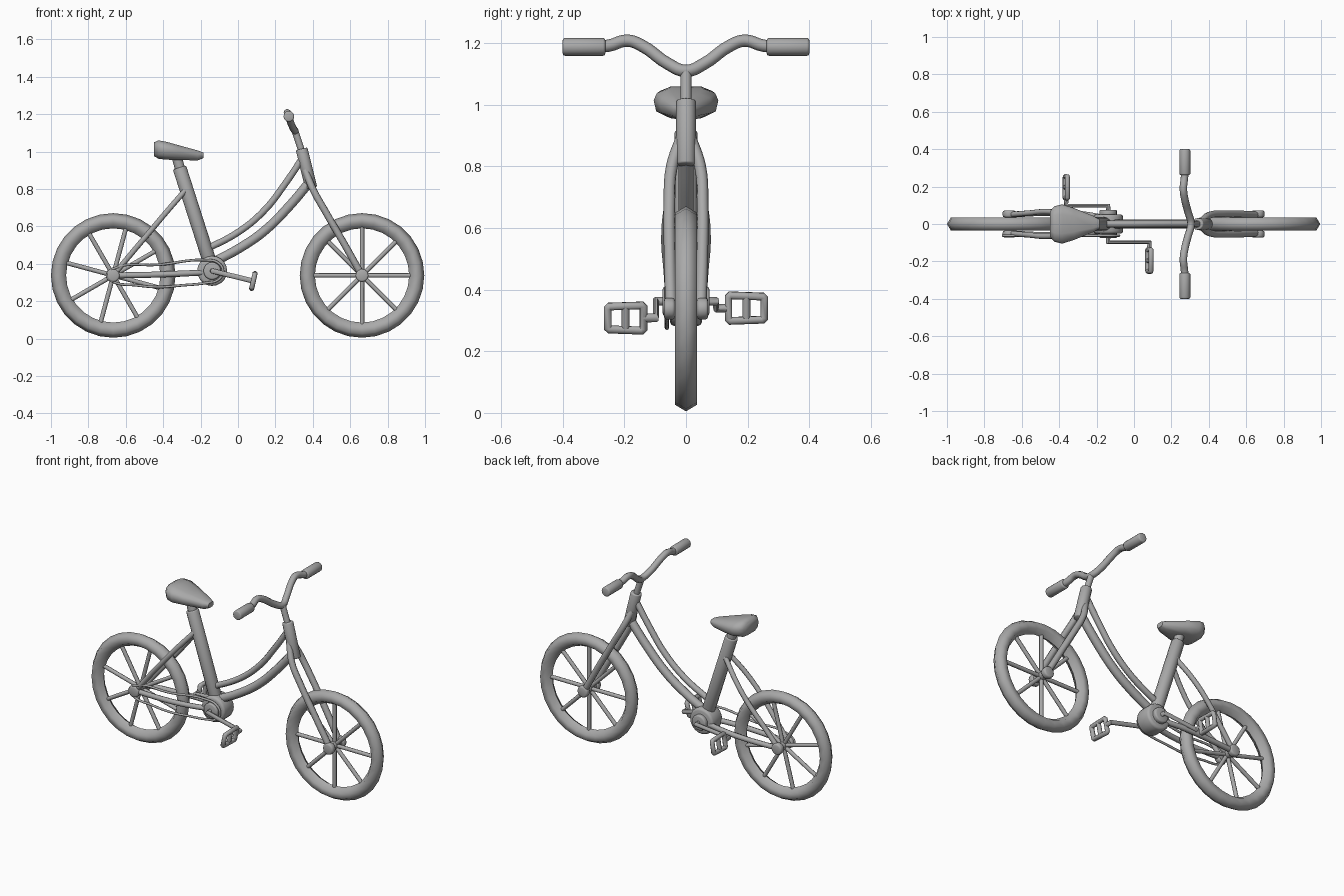
import bpy, bmesh, math
from mathutils import Vector, Matrix

cube = bpy.data.objects.get("Cube")
if cube:
    bpy.data.objects.remove(cube)

grey = bpy.data.materials.new("plain_grey")
grey.use_nodes = True
grey.diffuse_color = (0.4, 0.4, 0.4, 1)
grey.node_tree.nodes["Principled BSDF"].inputs["Base Color"].default_value = (0.4, 0.4, 0.4, 1)


def finish(ob, angle=50):
    """Give the part its colour and smooth shading."""
    ob.data.materials.clear()
    ob.data.materials.append(grey)
    bpy.ops.object.select_all(action="DESELECT")
    ob.select_set(True)
    bpy.context.view_layer.objects.active = ob
    bpy.ops.object.shade_smooth_by_angle(angle=math.radians(angle))
    return ob


def from_bmesh(name, bm, angle=50):
    bmesh.ops.recalc_face_normals(bm, faces=bm.faces)
    mesh = bpy.data.meshes.new(name)
    bm.to_mesh(mesh)
    bm.free()
    ob = bpy.data.objects.new(name, mesh)
    bpy.context.collection.objects.link(ob)
    return finish(ob, angle)


def tube(name, points, radius, closed=False, curved=True):
    """Round tube swept along a path."""
    curve = bpy.data.curves.new(name, "CURVE")
    curve.dimensions = "3D"
    curve.bevel_depth = radius
    curve.bevel_resolution = 2
    curve.use_fill_caps = True
    curve.resolution_u = 5
    if curved:
        spline = curve.splines.new("BEZIER")
        spline.bezier_points.add(len(points) - 1)
        for bp, p in zip(spline.bezier_points, points):
            bp.co = p
            bp.handle_left_type = bp.handle_right_type = "AUTO"
    else:
        spline = curve.splines.new("POLY")
        spline.points.add(len(points) - 1)
        for sp, p in zip(spline.points, points):
            sp.co = (*p, 1)
    spline.use_cyclic_u = closed
    ob = bpy.data.objects.new(name, curve)
    bpy.context.collection.objects.link(ob)
    bpy.ops.object.select_all(action="DESELECT")
    ob.select_set(True)
    bpy.context.view_layer.objects.active = ob
    bpy.ops.object.convert(target="MESH")
    return finish(bpy.context.view_layer.objects.active)


def add_rod(bm, a, b, r1, r2, sides=12):
    a, b = Vector(a), Vector(b)
    d = b - a
    turn = d.to_track_quat("Z", "Y").to_matrix().to_4x4()
    bmesh.ops.create_cone(bm, cap_ends=True, segments=sides, radius1=r1, radius2=r2,
                          depth=d.length, matrix=Matrix.Translation((a + b) / 2) @ turn)


def rod(name, a, b, r1, r2=None, sides=12, bevel=0):
    bm = bmesh.new()
    add_rod(bm, a, b, r1, r1 if r2 is None else r2, sides)
    if bevel:
        rims = [e for e in bm.edges if any(len(f.verts) > 4 for f in e.link_faces)]
        bmesh.ops.bevel(bm, geom=rims, offset=bevel, segments=2, profile=0.5, affect="EDGES")
    return from_bmesh(name, bm)


def loft(name, rings, angle=50):
    """Skin over matching rings of points, with closed ends."""
    bm = bmesh.new()
    loops = [[bm.verts.new(p) for p in ring] for ring in rings]
    n = len(loops[0])
    for a, b in zip(loops, loops[1:]):
        for i in range(n):
            bm.faces.new((a[i], a[(i + 1) % n], b[(i + 1) % n], b[i]))
    bm.faces.new(loops[0])
    bm.faces.new(loops[-1])
    return from_bmesh(name, bm, angle)


# Wheels: ridged tyre, eight spokes and a hub with end knobs
AXLE_Z = 0.338
TYRE = [(0.333, 0), (0.312, 0.035), (0.275, 0.035), (0.252, 0), (0.275, -0.035), (0.312, -0.035)]


def wheel(side, x, phase):
    centre = Vector((x, 0, AXLE_Z))
    bm = bmesh.new()
    steps = 28
    grid = []
    for i in range(steps):
        t = math.tau * i / steps
        grid.append([bm.verts.new(centre + Vector((r * math.cos(t), y, r * math.sin(t)))) for r, y in TYRE])
    for i in range(steps):
        a, b = grid[i], grid[(i + 1) % steps]
        for j in range(6):
            k = (j + 1) % 6
            bm.faces.new((a[j], a[k], b[k], b[j]))
    from_bmesh(side + "_tyre", bm, 65)

    bm = bmesh.new()
    for i in range(8):
        t = math.radians(phase + 45 * i)
        add_rod(bm, centre, centre + Vector((math.cos(t), 0, math.sin(t))) * 0.27, 0.012, 0.012, 8)
    from_bmesh(side + "_spokes", bm)
    rod(side + "_hub", (x, -0.06, AXLE_Z), (x, 0.06, AXLE_Z), 0.025)
    for s in (-1, 1):
        rod(side + "_axle_knob", (x, s * 0.036, AXLE_Z), (x, s * 0.072, AXLE_Z), 0.035, bevel=0.009)


wheel("rear", -0.667, 30)
wheel("front", 0.663, 0)

# Main frame tubes
rod("seat_tube", (-0.135, 0, 0.36), (-0.313, 0, 0.915), 0.037, bevel=0.006)
rod("seat_post", (-0.305, 0, 0.89), (-0.333, 0, 0.99), 0.027)
rod("head_tube", (0.392, 0, 0.805), (0.34, 0, 1.015), 0.032, bevel=0.006)
tube("top_tube", [(0.345, 0, 0.965), (0.25, 0, 0.825), (0.145, 0, 0.69),
                  (0.01, 0, 0.575), (-0.175, 0, 0.475)], 0.018)
tube("down_tube", [(0.385, 0, 0.84), (0.28, 0, 0.715), (0.14, 0, 0.575),
                   (0.01, 0, 0.485), (-0.14, 0, 0.405)], 0.025)

# Fork legs and rear stays, one of each per side
for s in (-1, 1):
    tube("fork_leg", [(0.36, s * 0.012, 0.9), (0.4, s * 0.046, 0.8), (0.47, s * 0.054, 0.675),
                      (0.56, s * 0.053, 0.52), (0.663, s * 0.048, AXLE_Z)], 0.019)
    tube("seat_stay", [(-0.28, s * 0.02, 0.795), (-0.38, s * 0.055, 0.68), (-0.47, s * 0.066, 0.573),
                       (-0.57, s * 0.058, 0.455), (-0.667, s * 0.05, AXLE_Z)], 0.015)
    tube("chain_stay", [(-0.14, s * 0.03, 0.355), (-0.3, s * 0.055, 0.348),
                        (-0.45, s * 0.06, 0.342), (-0.667, s * 0.05, AXLE_Z)], 0.016)

# Saddle: wide rounded rear lofted into a narrow nose
SADDLE = [(-0.448, 0.07, 0.975, 1.05), (-0.425, 0.095, 0.962, 1.06), (-0.385, 0.105, 0.957, 1.053),
          (-0.32, 0.085, 0.955, 1.035), (-0.215, 0.042, 0.953, 1.006), (-0.185, 0.025, 0.965, 0.995)]
rings = []
for x, w, low, high in SADDLE:
    h = high - low
    half = [(0.5, low), (0.92, low + 0.22 * h), (1, low + 0.6 * h), (0.9, low + 0.84 * h), (0.5, high)]
    rings.append([(x, w * k, z) for k, z in half] + [(x, -w * k, z) for k, z in reversed(half)])
loft("saddle", rings, 60)

# Handlebar, stem and grips
rod("stem", (0.345, 0, 0.99), (0.305, 0, 1.11), 0.018)
half_bar = [(0.29, 0.06, 1.134), (0.27, 0.14, 1.19), (0.264, 0.19, 1.208),
            (0.27, 0.25, 1.192), (0.272, 0.3, 1.188)]
bar = [(x, -y, z) for x, y, z in reversed(half_bar)] + [(0.305, 0, 1.11)] + half_bar
tube("handlebar", bar, 0.02)
for s in (-1, 1):
    rod("grip", (0.272, s * 0.262, 1.188), (0.272, s * 0.4, 1.188), 0.029, bevel=0.007)

# Bottom bracket with collars
BX, BZ = -0.138, 0.362
rod("bottom_bracket", (BX, -0.052, BZ), (BX, 0.052, BZ), 0.08, sides=20, bevel=0.014)
for s in (-1, 1):
    rod("crank_collar", (BX, s * 0.04, BZ), (BX, s * 0.076, BZ), 0.047, sides=16, bevel=0.008)

# Chain loop on the right side
CY = -0.062
chain = [(-0.667, CY, 0.374), (-0.42, CY, 0.395), (-0.17, CY, 0.42), (-0.105, CY, 0.405),
         (-0.08, CY, 0.36), (-0.105, CY, 0.315), (-0.17, CY, 0.298), (-0.3, CY, 0.285),
         (-0.42, CY, 0.276), (-0.55, CY, 0.286), (-0.667, CY, 0.304), (-0.7, CY, 0.338)]
tube("chain", chain, 0.007, closed=True)


# Cranks and open pedals
def crank_and_pedal(side, s, x, z, lean):
    tube(side + "_crank", [(BX, s * 0.05, BZ), (BX, s * 0.098, BZ), (x, s * 0.098, z),
                           (x, s * 0.14, z)], 0.014, curved=False)
    up = Vector((math.sin(lean), 0, math.cos(lean)))

    def at(y, v):
        return Vector((x, s * y, z)) + up * v

    rim = [at(0.138, -0.036), at(0.144, -0.042), at(0.248, -0.038), at(0.254, -0.032),
           at(0.254, 0.032), at(0.248, 0.038), at(0.144, 0.042), at(0.138, 0.036)]
    tube(side + "_pedal_rim", rim, 0.014, closed=True, curved=False)
    rod(side + "_pedal_bar", at(0.196, -0.04), at(0.196, 0.04), 0.013, sides=8)


crank_and_pedal("right", -1, 0.082, 0.308, 0.22)
crank_and_pedal("left", 1, -0.362, 0.34, 0.15)
